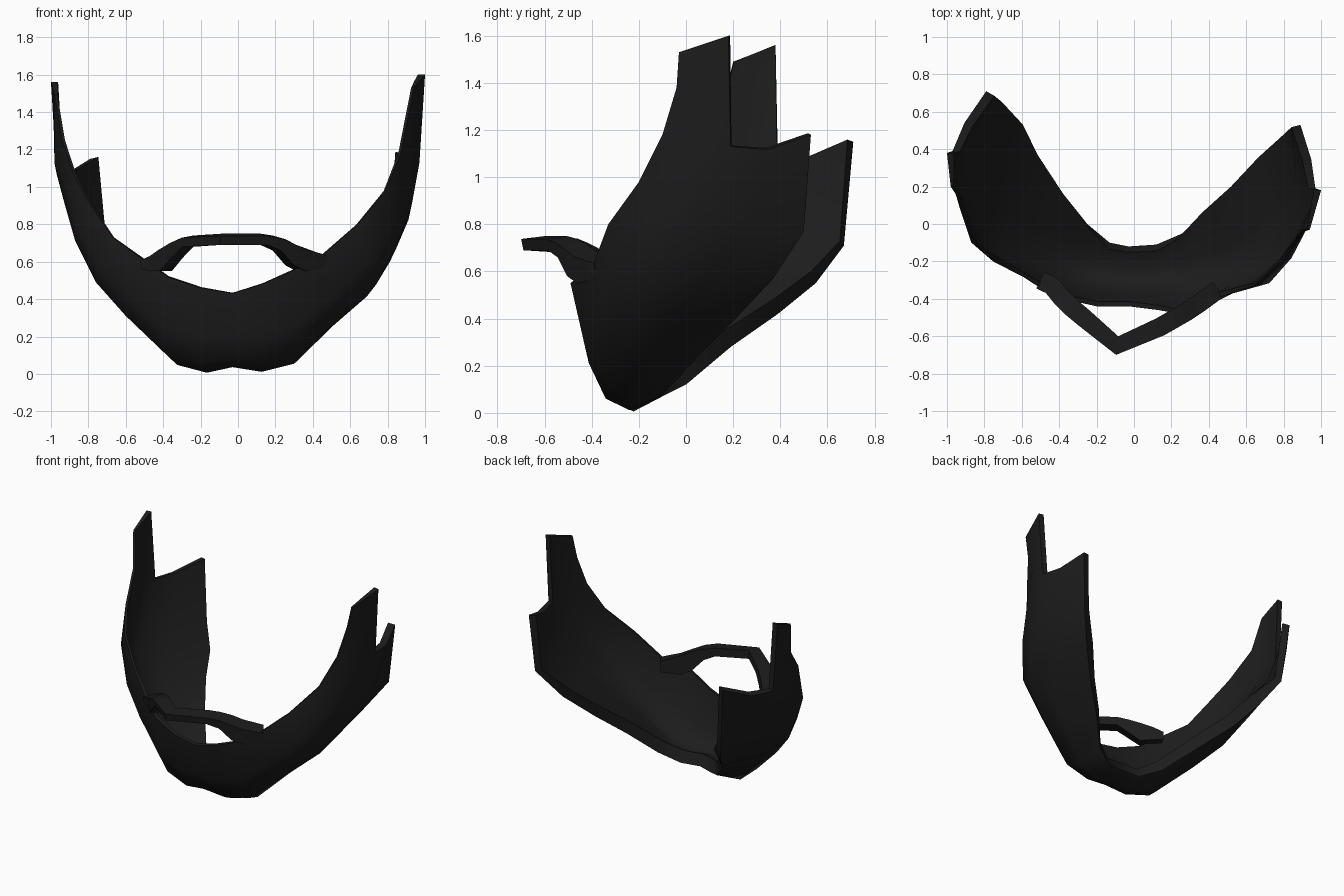
import bpy
import bmesh
from mathutils import Vector

default_cube = bpy.data.objects.get("Cube")
if default_cube:
    bpy.data.objects.remove(default_cube, do_unlink=True)

UNIT = 0.01          # sections below are written in hundredths
SHELL_THICKNESS = 0.085
COLUMNS = 4          # faces across the width of the beard
COLUMN_WEIGHTS = (0.3, 0.55, 0.75, 0.95, 1.0)   # thickest along the jaw
SIDEBURN_HEIGHT = 0.7    # the hair is thinner above this
SIDEBURN_WEIGHT = 0.6

# One colour for all the hair
hair = bpy.data.materials.new("black_hair")
hair_colour = (0.012, 0.012, 0.012, 1.0)
hair.diffuse_color = hair_colour
hair.use_nodes = True
hair.node_tree.nodes["Principled BSDF"].inputs["Base Color"].default_value = hair_colour


def make_object(name, mesh_builder):
    """Turn a bmesh into a linked object carrying the hair material."""
    mesh = bpy.data.meshes.new(name)
    mesh_builder.to_mesh(mesh)
    mesh_builder.free()
    mesh.materials.append(hair)
    obj = bpy.data.objects.new(name, mesh)
    bpy.context.scene.collection.objects.link(obj)
    bpy.ops.object.select_all(action="DESELECT")
    obj.select_set(True)
    bpy.context.view_layer.objects.active = obj
    return obj


def arc(front, middle, back):
    """Sample a parabola running through the front, middle and back points."""
    front, middle, back = (Vector(p) * UNIT for p in (front, middle, back))
    points = []
    for step in range(COLUMNS + 1):
        t = step / COLUMNS
        points.append(front * (1 - t) * (1 - 2 * t)
                      + middle * 4 * t * (1 - t)
                      + back * t * (2 * t - 1))
    return points


def bridge(builder, row, next_row):
    """Fill the faces between two neighbouring rows of vertices."""
    for j in range(min(len(row), len(next_row)) - 1):
        builder.faces.new((row[j], row[j + 1], next_row[j + 1], next_row[j]))


# Beard sections: front edge, outermost middle, back edge
chin_section = ((-3, -44, 43), (-3, -35, 8), (-3, -12, 8))
left_sections = [
    ((13, -46, 48), (13, -34, 6), (12, -11, 7)),
    ((29, -49, 55), (32, -33, 10), (26, -5, 13)),
    ((46, -39, 64), (55, -28, 31), (41, 9, 28)),
    ((64, -33, 80), (74, -22, 48), (57, 22, 41)),
    ((79, -20, 98), (85, -8, 68), (73, 37, 57)),
    ((87, -10, 118), (93, 8, 91), (86, 50, 77)),
    ((91, -4, 138), (97, 19, 113), (89, 53, 118)),
]
right_sections = [
    ((-20, -44, 46), (-19, -32, 5), (-13, -10, 7)),
    ((-38, -40, 52), (-37, -28, 9), (-25, 0, 12)),
    ((-52, -33, 62), (-60, -18, 31), (-42, 19, 28)),
    ((-67, -23, 73), (-76, -9, 49), (-57, 39, 42)),
    ((-80, -16, 92), (-87, 4, 71), (-66, 55, 55)),
    ((-88, -3, 107), (-93, 25, 92), (-75, 67, 71)),
    ((-94, 14, 125), (-97, 39, 107), (-79, 71, 115)),
]
# Sideburn tips: front and back corner
left_tip = ((94, -3, 153), (100, 18, 160))
right_tip = ((-98, 20, 149), (-100, 38, 156))

# Beard sheet, lofted from the right ear round the chin to the left ear
bm = bmesh.new()
sections = right_sections[::-1] + [chin_section] + left_sections
rows = [[bm.verts.new(p) for p in arc(*section)] for section in sections]


def tip_row(tip):
    """Vertices across the top of a sideburn, covering the front half."""
    start, end = (Vector(p) * UNIT for p in tip)
    half = COLUMNS // 2
    return [bm.verts.new(start.lerp(end, k / half)) for k in range(half + 1)]


rows.insert(0, tip_row(right_tip))
rows.append(tip_row(left_tip))
for row, next_row in zip(rows, rows[1:]):
    bridge(bm, row, next_row)
bm.normal_update()
bm.verts.index_update()
weights = {}
for row in rows:
    for vert, weight in zip(row, COLUMN_WEIGHTS):
        high = vert.co.z > SIDEBURN_HEIGHT
        weights[vert.index] = weight * (SIDEBURN_WEIGHT if high else 1)
beard = make_object("beard", bm)

# Thicken the sheet inwards, tapering to its front edge and sideburns
taper = beard.vertex_groups.new(name="taper")
for index, weight in weights.items():
    taper.add([index], weight, "REPLACE")
shell = beard.modifiers.new("thickness", "SOLIDIFY")
shell.thickness = SHELL_THICKNESS
shell.offset = -1
shell.vertex_group = taper.name
bpy.ops.object.modifier_apply(modifier=shell.name)
bpy.ops.object.shade_smooth_by_angle(angle=0.9)

# Moustache path: centre point, then half height
moustache_path = [
    ((-50, -30, 59), 3),
    ((-44, -33, 60), 5),
    ((-39, -39, 62), 7),
    ((-33, -45, 67), 5),
    ((-27, -50, 71), 3),
    ((-9, -65, 72), 3),
    ((14, -55, 72), 3),
    ((21, -51, 70), 4),
    ((28, -47, 65), 7),
    ((34, -43, 62), 7),
    ((45, -35, 61), 4),
]
HALF_WIDTH = 0.05

# Moustache bar, a four sided sweep bending to a point in the middle
bm = bmesh.new()
centres = [Vector(p) * UNIT for p, _ in moustache_path]
rings = []
for i, (centre, (_, height)) in enumerate(zip(centres, moustache_path)):
    along = centres[min(i + 1, len(centres) - 1)] - centres[max(i - 1, 0)]
    side = Vector((along.y, -along.x, 0)).normalized() * HALF_WIDTH
    up = Vector((0, 0, height * UNIT))
    corners = (side + up * 0.6, up - side, -up - side, side * 0.8 - up)
    rings.append([bm.verts.new(centre + c) for c in corners])
for ring, next_ring in zip(rings, rings[1:]):
    bridge(bm, ring + ring[:1], next_ring + next_ring[:1])
bm.faces.new(rings[0])
bm.faces.new(rings[-1])
bmesh.ops.recalc_face_normals(bm, faces=bm.faces[:])
make_object("moustache", bm)
bpy.ops.object.shade_smooth_by_angle(angle=0.9)
